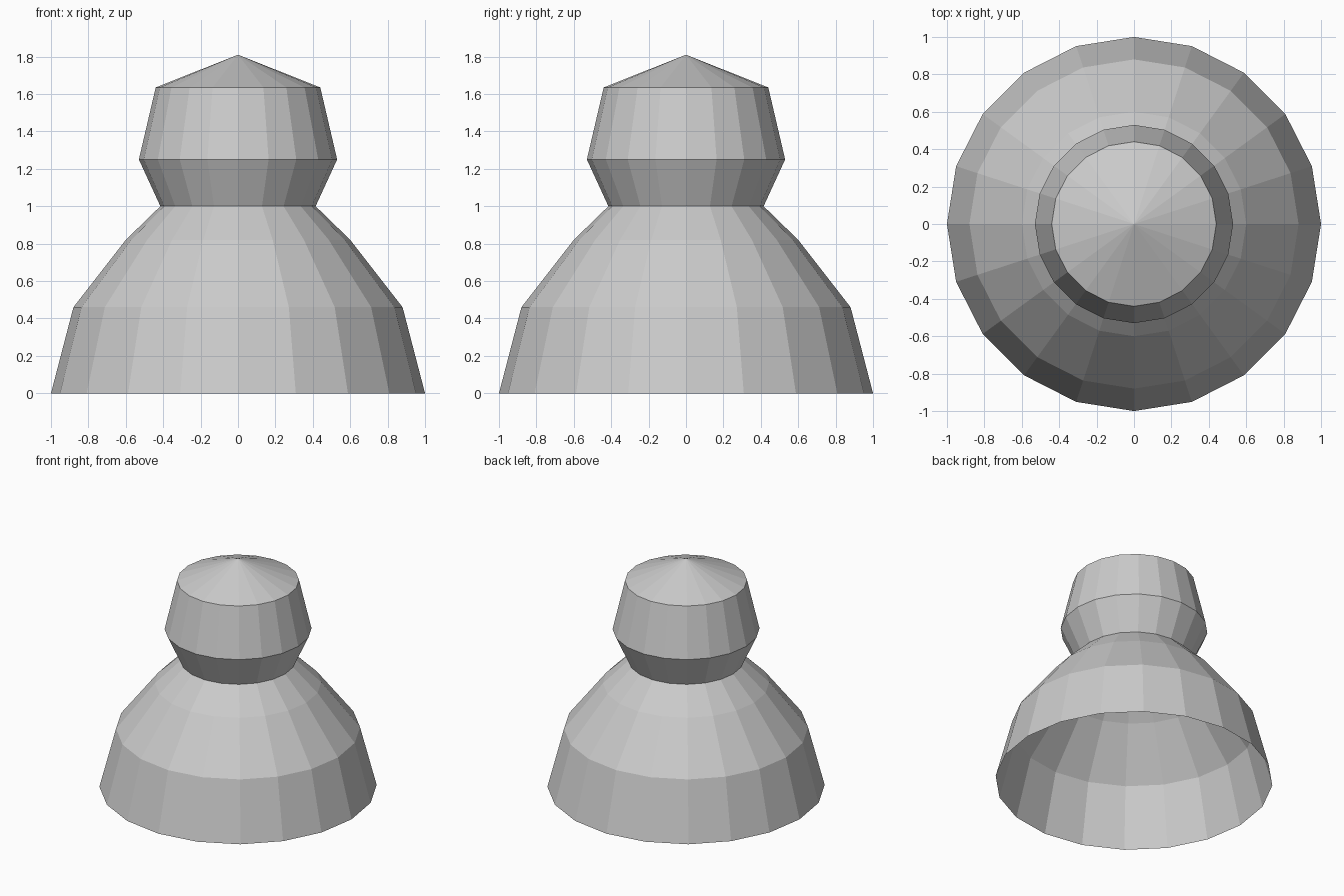
import bpy
import bmesh
from math import cos, sin, tau

cube = bpy.data.objects.get("Cube")
if cube:
    bpy.data.objects.remove(cube, do_unlink=True)

SIDES = 20

grey = bpy.data.materials.new("light grey")
grey.use_nodes = True
colour = (0.6, 0.6, 0.6, 1)
grey.diffuse_color = colour
grey.node_tree.nodes["Principled BSDF"].inputs["Base Color"].default_value = colour


def lathe(name, profile, tip=None):
    """Open faceted shell from (radius, height) pairs, closed by an optional tip."""
    bm = bmesh.new()
    rings = [[bm.verts.new((r * cos(tau * i / SIDES), r * sin(tau * i / SIDES), z))
              for i in range(SIDES)] for r, z in profile]
    for low, high in zip(rings, rings[1:]):
        for i in range(SIDES):
            j = (i + 1) % SIDES
            bm.faces.new((low[i], low[j], high[j], high[i]))
    if tip is not None:
        apex = bm.verts.new((0, 0, tip))
        for i in range(SIDES):
            bm.faces.new((rings[-1][i], rings[-1][(i + 1) % SIDES], apex))
    mesh = bpy.data.meshes.new(name)
    bm.to_mesh(mesh)
    bm.free()
    mesh.materials.append(grey)
    obj = bpy.data.objects.new(name, mesh)
    bpy.context.collection.objects.link(obj)
    return obj


# Flared skirt, open underneath
lathe("base_skirt", [(1, 0), (0.88, 0.46), (0.6, 0.82), (0.415, 1.0)])
# Waisted knob with a shallow conical cap
lathe("top_knob", [(0.415, 1.0), (0.53, 1.25), (0.44, 1.635)], tip=1.81)
